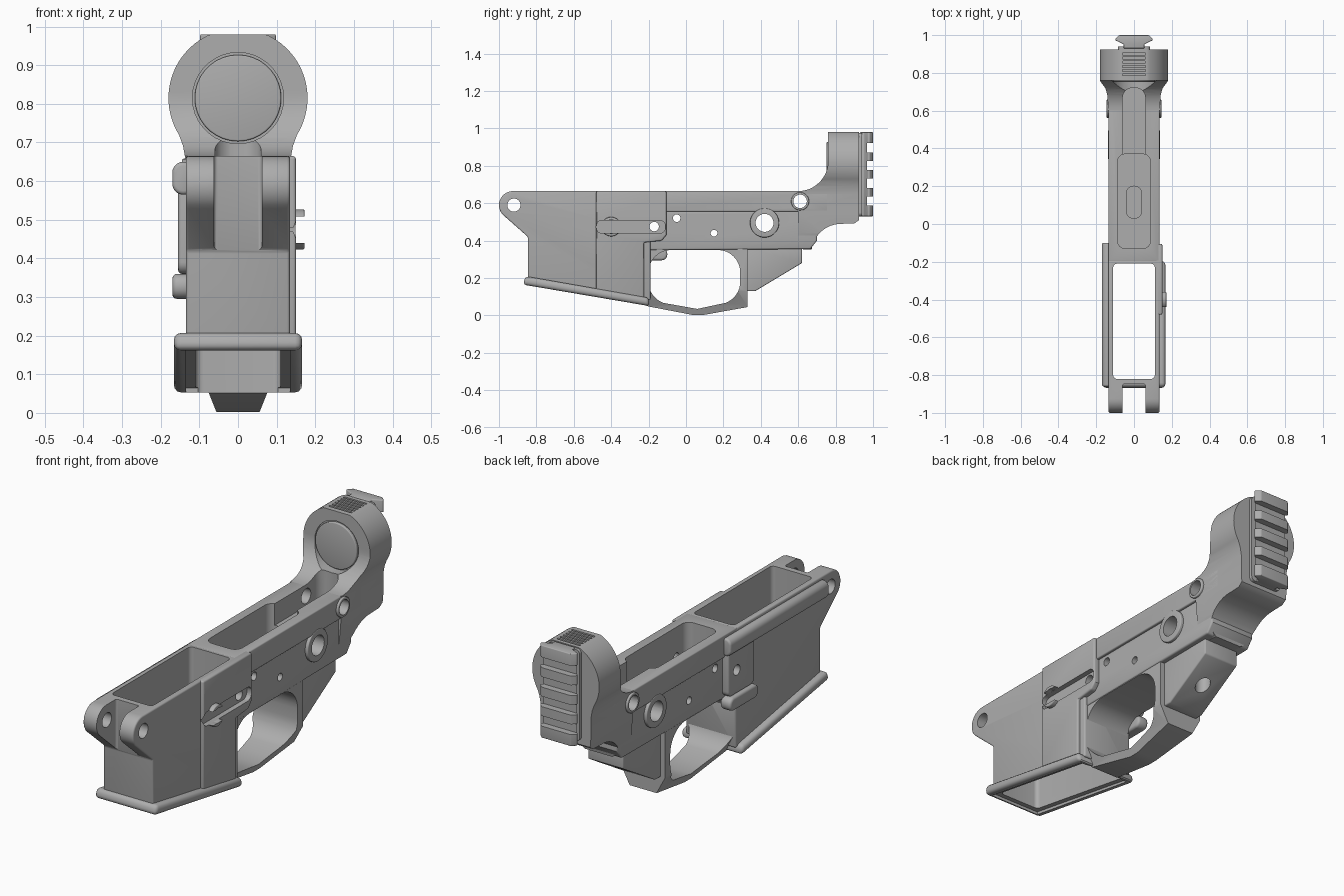
import bpy, bmesh, math
from mathutils import Vector

cube = bpy.data.objects.get("Cube")
if cube:
    bpy.data.objects.remove(cube, do_unlink=True)

grey = bpy.data.materials.new("plain_grey")
grey.use_nodes = True
grey.diffuse_color = (0.42, 0.42, 0.42, 1)
grey.node_tree.nodes["Principled BSDF"].inputs["Base Color"].default_value = (0.42, 0.42, 0.42, 1)


def arc(cu, cv, r, start, end, n=12):
    """Points on an arc, angles in degrees."""
    angles = [math.radians(start + (end - start) * i / n) for i in range(n + 1)]
    return [(cu + r * math.cos(a), cv + r * math.sin(a)) for a in angles]


def rounded(u0, u1, v0, v1, r):
    """Rounded rectangle outline."""
    return (arc(u1 - r, v1 - r, r, 0, 90, 6) + arc(u0 + r, v1 - r, r, 90, 180, 6)
            + arc(u0 + r, v0 + r, r, 180, 270, 6) + arc(u1 - r, v0 + r, r, 270, 360, 6))


def circle(u, v, r):
    return arc(u, v, r, 0, 350, 35)


def activate(obj):
    bpy.ops.object.select_all(action='DESELECT')
    obj.select_set(True)
    bpy.context.view_layer.objects.active = obj


def prism(name, outline, axis, lo, hi, bevel=0):
    """Extrude an outline along one axis, optionally softening its edges."""
    place = {'x': lambda u, v, t: (t, u, v),
             'y': lambda u, v, t: (u, t, v),
             'z': lambda u, v, t: (u, v, t)}[axis]
    bm = bmesh.new()
    face = bm.faces.new([bm.verts.new(place(u, v, lo)) for u, v in outline])
    moved = bmesh.ops.extrude_face_region(bm, geom=[face])["geom"]
    bmesh.ops.translate(bm, vec=Vector(place(0, 0, hi - lo)),
                        verts=[g for g in moved if isinstance(g, bmesh.types.BMVert)])
    bmesh.ops.recalc_face_normals(bm, faces=bm.faces)
    mesh = bpy.data.meshes.new(name)
    bm.to_mesh(mesh)
    bm.free()
    mesh.materials.append(grey)
    obj = bpy.data.objects.new(name, mesh)
    bpy.context.collection.objects.link(obj)
    if bevel:
        activate(obj)
        mod = obj.modifiers.new("soft_edges", 'BEVEL')
        mod.width, mod.segments, mod.limit_method = bevel, 3, 'ANGLE'
        mod.angle_limit = math.radians(40)
        bpy.ops.object.modifier_apply(modifier=mod.name)
    return obj


def combine(obj, tools, operation='DIFFERENCE'):
    activate(obj)
    for tool in tools:
        mod = obj.modifiers.new("shape", 'BOOLEAN')
        mod.operation, mod.solver, mod.object = operation, 'EXACT', tool
        bpy.ops.object.modifier_apply(modifier=mod.name)


cutters = []


def cutter(outline, axis, lo, hi):
    obj = prism("cutter", outline, axis, lo, hi)
    obj.hide_render = True
    cutters.append(obj)
    return obj


# Openings shared by several parts
well = cutter(rounded(-0.11, 0.11, -0.82, -0.21, 0.02), 'z', -0.2, 1.2)
well_mouth = cutter([(-0.85, 0), (-0.85, 0.175), (-0.215, 0.065), (-0.215, 0)], 'x', -0.135, 0.135)
lug_gap = cutter(rounded(-0.062, 0.062, -1.2, -0.848, 0.01), 'z', 0.3, 0.8)
pocket = cutter(rounded(-0.087, 0.087, -0.13, 0.37, 0.04), 'z', 0.4, 0.8)
pocket_slot = cutter(rounded(-0.04, 0.04, 0.03, 0.2, 0.038), 'z', 0.37, 0.8)
channel = cutter(rounded(-0.06, 0.06, 0.3, 0.72, 0.05), 'z', 0.56, 0.8)
side_holes = [cutter(circle(y, z, r), 'x', -0.3, 0.3) for y, z, r in
              [(-0.92, 0.59, 0.035), (-0.17, 0.475, 0.025), (-0.05, 0.52, 0.02),
               (0.15, 0.44, 0.018), (0.42, 0.495, 0.048), (0.61, 0.61, 0.036)]]
inner = [well, pocket, pocket_slot, channel]

# Front housing with its two lugs
front_outline = ([(-0.19, 0.665)] + arc(-0.925, 0.59, 0.075, 90, 235)
                 + [(-0.845, 0.42), (-0.845, 0.19), (-0.19, 0.08)])
front_housing = prism("front_housing", front_outline, 'x', -0.135, 0.135, 0.008)
combine(front_housing, [well, well_mouth, lug_gap] + side_holes)

# Flared lip around the lower opening
lip = prism("lower_lip", [(-0.872, 0.165), (-0.858, 0.21), (-0.2, 0.095), (-0.195, 0.05)],
            'x', -0.166, 0.166, 0.018)
combine(lip, [well, well_mouth])

# Rear body: wider deck above a slimmer lower half
deck = prism("upper_deck", [(-0.2, 0.555), (-0.2, 0.665), (0.76, 0.665), (0.76, 0.555)],
             'x', -0.135, 0.135, 0.006)
lower_body = prism("lower_body", [(-0.2, 0.35), (-0.2, 0.56), (0.7, 0.56), (0.7, 0.4), (0.665, 0.355)],
                   'x', -0.122, 0.122, 0.008)
bosses = [prism("pivot_boss_" + side, circle(0.42, 0.495, 0.078), 'x', lo, hi, 0.004)
          for side, lo, hi in (("left", 0.1, 0.137), ("right", -0.137, -0.1))]
bosses += [prism("rear_boss_" + side, circle(0.61, 0.61, 0.048), 'x', lo, hi, 0.004)
           for side, lo, hi in (("left", 0.1, 0.145), ("right", -0.145, -0.1))]
for part in [deck, lower_body] + bosses:
    combine(part, inner + side_holes)

# Raised fence on the left side, with its lever recess
recess = cutter(rounded(-0.48, -0.11, 0.44, 0.508, 0.03), 'x', 0.125, 0.2)
fence = prism("left_fence", [(-0.48, 0.665), (-0.48, 0.13), (-0.225, 0.085), (-0.225, 0.39),
                             (-0.13, 0.4), (-0.105, 0.43), (-0.105, 0.665)], 'x', 0.112, 0.15, 0.008)
combine(fence, [recess, well] + side_holes)
combine(front_housing, [recess])
collar = prism("lever_collar", circle(-0.4, 0.475, 0.052), 'x', 0.115, 0.172, 0.004)
combine(collar, [cutter(circle(-0.4, 0.475, 0.036), 'x', 0.13, 0.3), recess])

# Long rounded rail and catch housing on the right side
right_rail = prism("right_rail", rounded(-0.17, -0.112, 0.565, 0.65, 0.028), 'y', -0.86, -0.1, 0.01)
catch_housing = prism("catch_housing", rounded(-0.31, -0.105, 0.36, 0.6, 0.03), 'x', -0.155, -0.112, 0.01)
catch_ledge = prism("catch_ledge", rounded(-0.32, -0.1, 0.295, 0.36, 0.03), 'x', -0.17, -0.112, 0.012)
for part in (right_rail, catch_housing, catch_ledge):
    combine(part, [well] + side_holes)

# Guard loop, narrowing toward the bottom
opening = cutter(arc(0.17, 0.23, 0.12, 0, 90, 8) + arc(-0.08, 0.23, 0.12, 90, 180, 8)
                 + arc(-0.08, 0.18, 0.12, 180, 250, 8) + [(0.06, 0.035)]
                 + arc(0.17, 0.18, 0.12, 290, 360, 8), 'x', -0.3, 0.3)
guard = prism("guard_loop", [(-0.24, 0.37), (-0.24, 0.06), (-0.2, 0.048), (0.04, 0.002),
                             (0.09, 0.002), (0.33, 0.045), (0.33, 0.37)], 'x', -0.2, 0.2)
guard_section = cutter([(-0.055, 0), (0.055, 0), (0.075, 0.05), (0.118, 0.13), (0.118, 0.4),
                        (-0.118, 0.4), (-0.118, 0.13), (-0.075, 0.05)], 'y', -0.5, 0.5)
combine(guard, [guard_section], 'INTERSECT')
combine(guard, [opening, well, pocket_slot])
combine(lower_body, [opening])

# Mount behind the guard
mount = prism("rear_mount", [(0.31, 0.37), (0.31, 0.13), (0.37, 0.13), (0.62, 0.28), (0.62, 0.37)],
              'x', -0.095, 0.095, 0.006)
combine(mount, [cutter(circle(0, 0.49, 0.035), 'z', 0.1, 0.31)])

# Rear tower: round silhouette trimmed by a curved side profile
half = [(0.07, 0.35), (0.11, 0.38), (0.125, 0.44), (0.135, 0.55), (0.135, 0.65), (0.142, 0.69)]
half += [p for p in arc(0, 0.815, 0.18, -32, 64, 24)] + [(0.07, 0.98)]
tower = prism("rear_tower", half + [(-u, v) for u, v in reversed(half)], 'y', 0.55, 0.925)
side = (arc(0.6, 0.825, 0.16, 270, 360) + [(0.76, 1.1), (0.925, 1.1), (0.925, 0.51), (0.9, 0.492)]
        + arc(0.83, 0.33, 0.16, 90, 172) + [(0.6, 0.355)])
combine(tower, [cutter(side, 'x', -0.3, 0.3)], 'INTERSECT')
bore = cutter(circle(0, 0.815, 0.118), 'y', 0.5, 0.765)
grooves = [cutter(rounded(-0.062, 0.062, y, y + 0.011, 0.005), 'z', 0.968, 1.1)
           for y in (0.785 + 0.022 * i for i in range(6))]
combine(tower, [bore, channel] + side_holes + grooves)
combine(deck, [bore])
plug = prism("round_plug", circle(0, 0.815, 0.112), 'y', 0.752, 0.8, 0.004)

# Slotted dovetail rail on the back
base_plate = prism("rail_base", rounded(-0.085, 0.085, 0.53, 0.975, 0.02), 'y', 0.91, 0.94)
dovetail = [(0.055, 0.93), (0.055, 0.952), (0.098, 0.972), (0.098, 0.982), (0.078, 1.0)]
back_rail = prism("back_rail", dovetail + [(-u, v) for u, v in reversed(dovetail)], 'z', 0.53, 0.98, 0.004)
combine(back_rail, [cutter([(0.968, z), (1.1, z), (1.1, z + 0.05), (0.968, z + 0.05)], 'x', -0.3, 0.3)
                    for z in (0.587 + 0.095 * i for i in range(4))])

# Tidy up and shade
for obj in cutters:
    bpy.data.objects.remove(obj, do_unlink=True)
for obj in list(bpy.context.collection.objects):
    if obj.type == 'MESH' and grey.name in obj.data.materials:
        activate(obj)
        bpy.ops.object.shade_smooth_by_angle(angle=math.radians(35))
